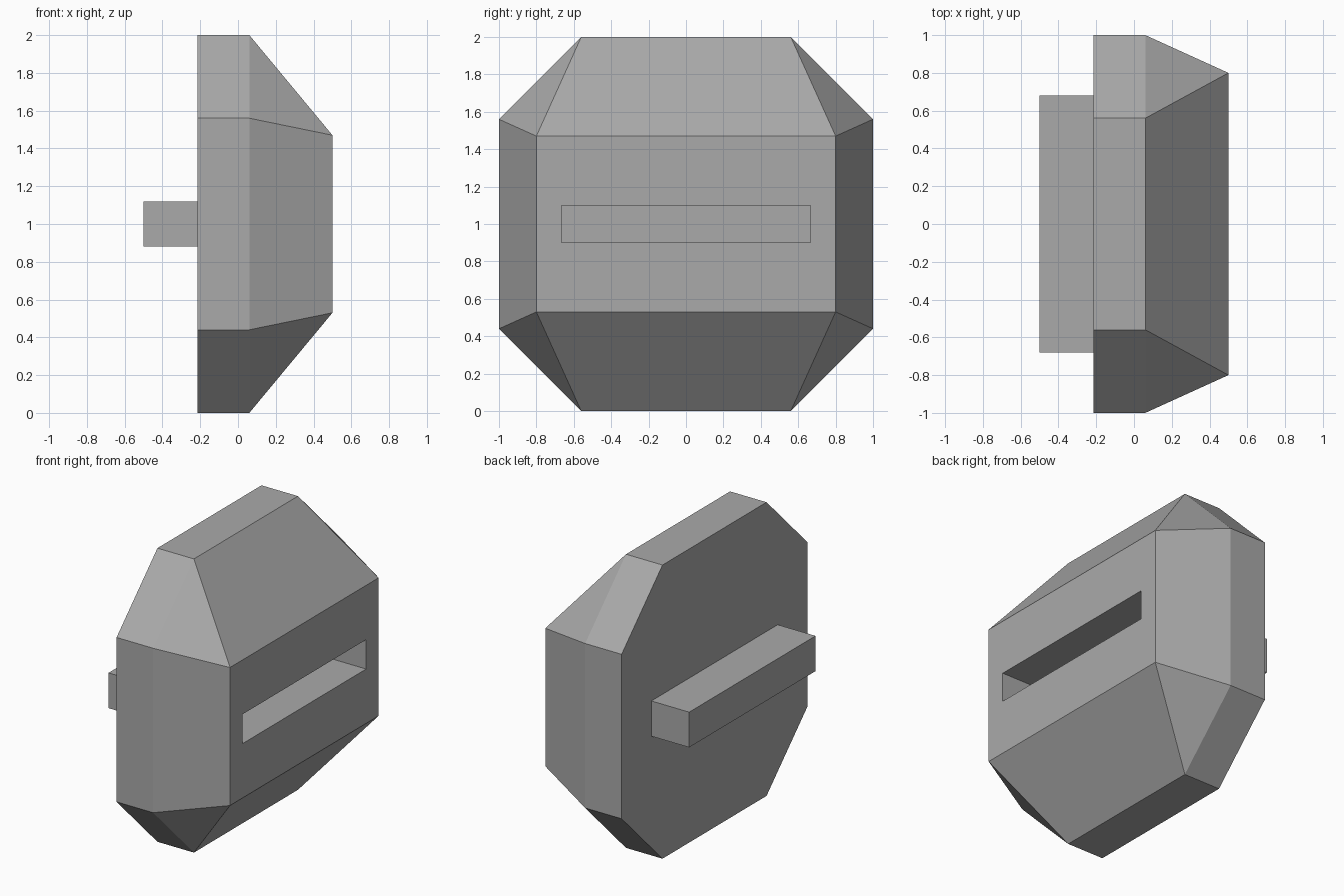
import bpy, bmesh

if "Cube" in bpy.data.objects:
    bpy.data.objects.remove(bpy.data.objects["Cube"])

grey = bpy.data.materials.new("plain grey")
grey.diffuse_color = (0.4, 0.4, 0.4, 1)
grey.use_nodes = True
grey.node_tree.nodes["Principled BSDF"].inputs["Base Color"].default_value = grey.diffuse_color


def hull(name, points):
    """Flat-faced convex solid around mirrored points."""
    bm = bmesh.new()
    for x, y, z in points:
        for sy in (-1, 1):
            for sz in (-1, 1):
                bm.verts.new((x, sy * y, 1 + sz * z))
    bmesh.ops.convex_hull(bm, input=bm.verts[:])
    bmesh.ops.dissolve_limit(bm, angle_limit=0.01, verts=bm.verts[:], edges=bm.edges[:])
    bmesh.ops.recalc_face_normals(bm, faces=bm.faces[:])
    me = bpy.data.meshes.new(name)
    bm.to_mesh(me)
    bm.free()
    me.materials.append(grey)
    ob = bpy.data.objects.new(name, me)
    bpy.context.collection.objects.link(ob)
    return ob


def box(name, x0, x1, y, z):
    return hull(name, [(x0, y, z), (x1, y, z)])


# Octagonal body tapering to a rectangular face
body = hull("body", [(x, y, z) for x in (-0.215, 0.06) for y, z in ((1, 0.56), (0.56, 1))]
            + [(0.5, 0.8, 0.47)])

# Slot cut into the tapered face
cutter = box("slot_cutter", 0.22, 0.6, 0.665, 0.1)
cutter.hide_render = True
cutter.hide_viewport = True
cutter.display_type = 'WIRE'
cut = body.modifiers.new("slot", 'BOOLEAN')
cut.operation = 'DIFFERENCE'
cut.solver = 'EXACT'
cut.object = cutter

# Bar sticking out of the flat side
box("bar", -0.5, -0.215, 0.68, 0.12)
